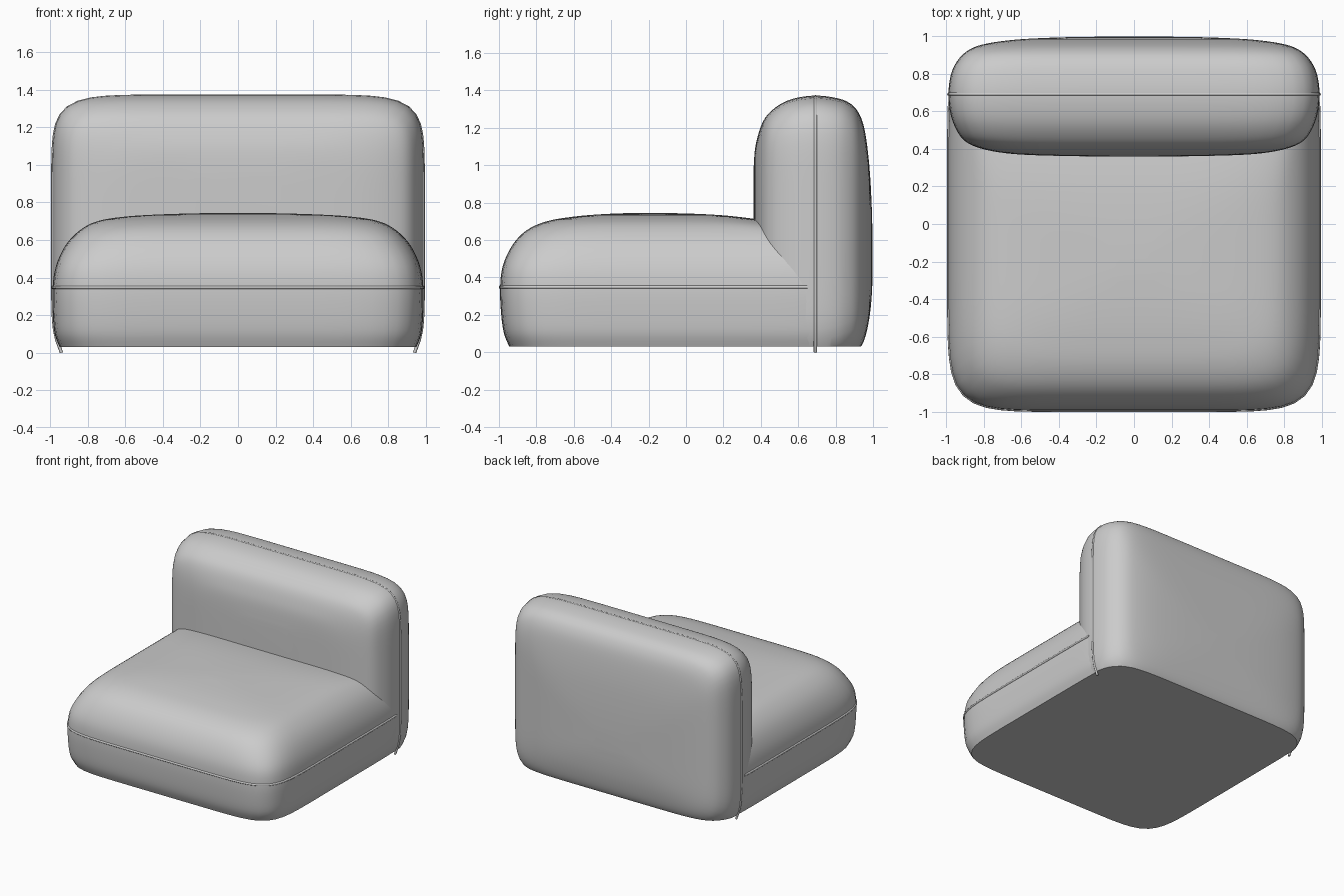
import bpy, bmesh, math
from mathutils import Vector

if "Cube" in bpy.data.objects:
    bpy.data.objects.remove(bpy.data.objects["Cube"])

SEG = 120


def outline(hu, lo, hi, n):
    """Soft squared loop (superellipse) in a u,v plane, starting at the -v side."""
    pts, c, h = [], (lo + hi) / 2, (hi - lo) / 2
    for i in range(SEG):
        a = -math.pi / 2 + 2 * math.pi * i / SEG
        cu, cv = math.cos(a), math.sin(a)
        r = (abs(cu) ** n + abs(cv) ** n) ** (-1 / n)
        pts.append((hu * r * cu, c + h * r * cv))
    return pts


def densify(rows, steps=4):
    """Catmull-Rom interpolation of the ring table."""
    out = []
    for i in range(len(rows) - 1):
        p0, p1 = rows[max(i - 1, 0)], rows[i]
        p2, p3 = rows[i + 1], rows[min(i + 2, len(rows) - 1)]
        for s in range(steps):
            t = s / steps
            out.append([0.5 * (2 * b + (c - a) * t + (2 * a - 5 * b + 4 * c - d) * t * t
                               + (3 * b - a - 3 * c + d) * t ** 3)
                        for a, b, c, d in zip(p0, p1, p2, p3)])
    return out + [rows[-1]]


def cushion(name, rows, place, cut_co, cut_no):
    """Loft rings (w, half width, low v, high v, squareness), then trim flat."""
    bm = bmesh.new()
    loops = [[bm.verts.new(place(u, v, row[0])) for u, v in outline(*row[1:])]
             for row in densify(rows)]
    for a, b in zip(loops, loops[1:]):
        for i in range(SEG):
            j = (i + 1) % SEG
            bm.faces.new((a[i], a[j], b[j], b[i]))
    bm.faces.new(loops[0])
    bm.faces.new(loops[-1])
    res = bmesh.ops.bisect_plane(bm, geom=bm.verts[:] + bm.edges[:] + bm.faces[:], dist=1e-5,
                                 plane_co=cut_co, plane_no=cut_no, clear_outer=True)
    cut = [e for e in res["geom_cut"] if isinstance(e, bmesh.types.BMEdge)]
    bmesh.ops.holes_fill(bm, edges=cut, sides=0)
    bmesh.ops.recalc_face_normals(bm, faces=bm.faces[:])
    me = bpy.data.meshes.new(name)
    bm.to_mesh(me)
    bm.free()
    ob = bpy.data.objects.new(name, me)
    bpy.context.collection.objects.link(ob)
    bpy.ops.object.select_all(action='DESELECT')
    ob.select_set(True)
    bpy.context.view_layer.objects.active = ob
    bpy.ops.object.shade_smooth_by_angle(angle=math.radians(35))
    return ob


def piping(name, pts, radius=0.009):
    cu = bpy.data.curves.new(name, 'CURVE')
    cu.dimensions = '3D'
    cu.bevel_depth = radius
    cu.bevel_resolution = 2
    cu.use_fill_caps = True
    sp = cu.splines.new('POLY')
    sp.points.add(len(pts) - 1)
    for p, co in zip(sp.points, pts):
        p.co = (*co, 1)
    ob = bpy.data.objects.new(name, cu)
    bpy.context.collection.objects.link(ob)
    return ob


def seat_place(u, v, w):
    return Vector((u, -v, w))


def back_place(u, v, w):
    return Vector((u, w, v))


# Seat cushion: rings stacked upward, trimmed inside the backrest
seat_rows = [
    (0.03, 0.95, 0.945, 8), (0.10, 0.976, 0.973, 8), (0.20, 0.986, 0.988, 8),
    (0.34, 0.988, 0.994, 8), (0.46, 0.97, 0.98, 8), (0.57, 0.92, 0.93, 7.5)]
seat_rows = [(z, hx, -1.0, front, n) for z, hx, front, n in seat_rows]
seat_rows += [
    (0.65, 0.845, -0.75, 0.855, 7), (0.70, 0.75, -0.45, 0.745, 6),
    (0.725, 0.60, -0.27, 0.60, 5), (0.738, 0.38, -0.10, 0.45, 4), (0.745, 0.10, 0.12, 0.28, 3)]
cushion("seat_cushion", seat_rows, seat_place, (0, 0.70, 0), (0, 1, 0))

# Backrest cushion: rings stacked front to rear, trimmed flat at the bottom
back_rows = [
    (0.36, 0.25, 0.55, 0.95, 4), (0.367, 0.55, 0.40, 1.07, 5), (0.382, 0.72, 0.25, 1.15, 6),
    (0.41, 0.84, 0.12, 1.23, 7), (0.45, 0.91, 0.04, 1.285, 8), (0.52, 0.955, -0.03, 1.335, 8),
    (0.60, 0.98, -0.06, 1.362, 8), (0.70, 0.988, -0.08, 1.372, 8), (0.80, 0.974, -0.06, 1.36, 8),
    (0.87, 0.94, -0.03, 1.335, 8), (0.92, 0.89, 0.01, 1.285, 8), (0.955, 0.81, 0.07, 1.19, 7),
    (0.98, 0.65, 0.18, 1.00, 6), (0.993, 0.42, 0.30, 0.78, 5), (0.998, 0.15, 0.42, 0.58, 4)]
cushion("backrest_cushion", back_rows, back_place, (0, 0, 0.03), (0, 0, -1))

# Seam piping around the front and sides of the seat
loop = [p for p in outline(0.986, -1.0, 0.992, 8) if p[1] > -0.69]
piping("seat_piping", [seat_place(u, v, 0.348) for u, v in loop])

# Seam piping over the backrest, running down to the floor on both sides
loop = [p for p in outline(0.986, -0.08, 1.366, 8) if p[1] > 0.04]
loop = [(0.94, 0.0)] + loop + [(-0.94, 0.0)]
piping("backrest_piping", [back_place(u, v, 0.692) for u, v in loop])
